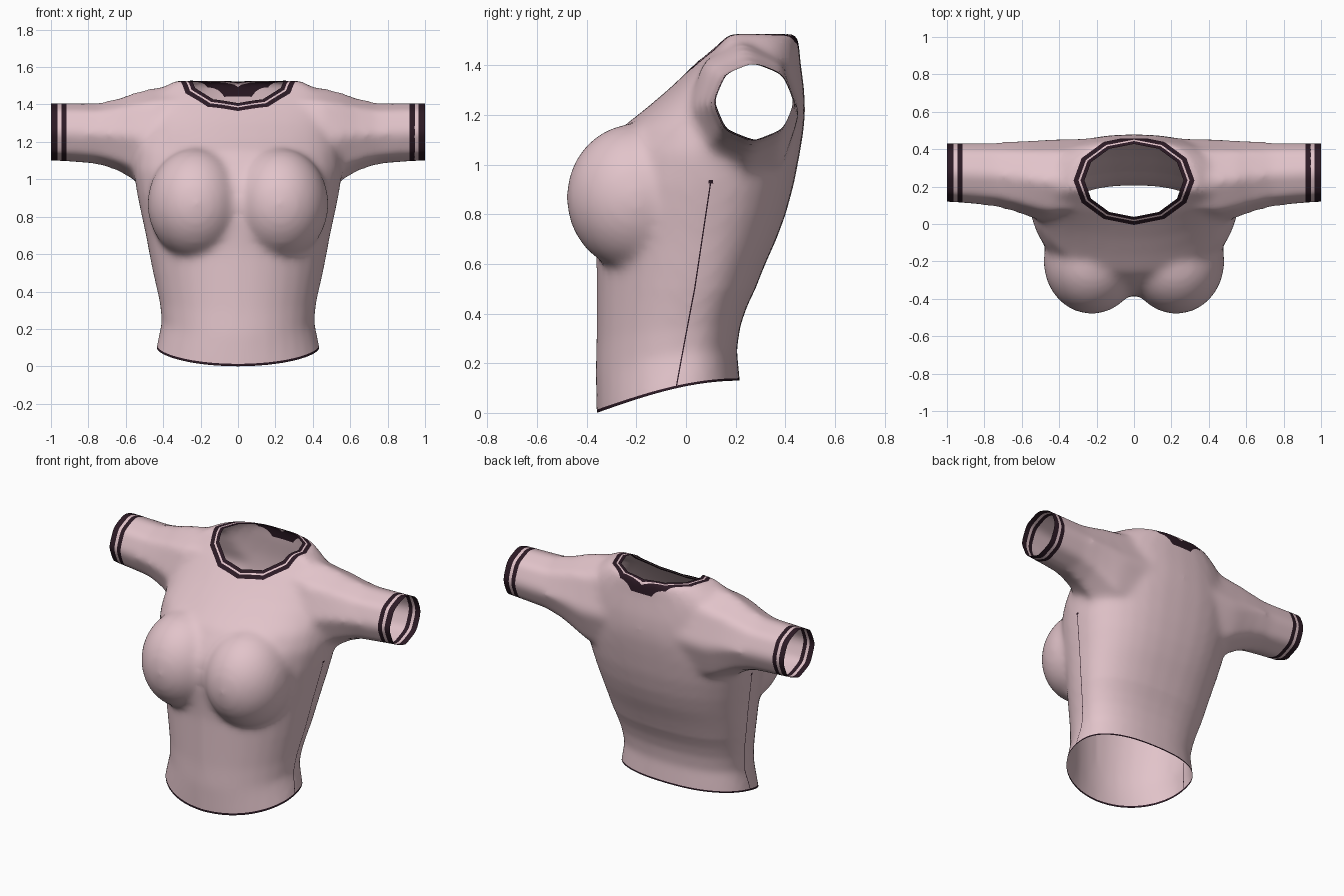
import bpy, bmesh, math
from math import sin, cos, pi
from mathutils import Matrix, Vector

cube = bpy.data.objects.get("Cube")
if cube:
    bpy.data.objects.remove(cube, do_unlink=True)


def material(name, rgb):
    m = bpy.data.materials.new(name)
    m.use_nodes = True
    m.diffuse_color = (*rgb, 1)
    bsdf = m.node_tree.nodes["Principled BSDF"]
    bsdf.inputs["Base Color"].default_value = (*rgb, 1)
    bsdf.inputs["Roughness"].default_value = 0.8
    return m


def loft(bm, rings):
    """Closed solid through rings of equal point count."""
    loops = [[bm.verts.new(p) for p in r] for r in rings]
    n = len(loops[0])
    for a, b in zip(loops, loops[1:]):
        for i in range(n):
            j = (i + 1) % n
            bm.faces.new((a[i], a[j], b[j], b[i]))
    bm.faces.new(loops[0][::-1])
    bm.faces.new(loops[-1])


def oval(half_w, lo, mid, hi, count, power):
    """Outline widest at mid: plain ellipse below it, boxier above it."""
    pts = []
    for i in range(count):
        c, s = cos(2 * pi * i / count), sin(2 * pi * i / count)
        p = 2 / power if s > 0 else 1
        u, v = math.copysign(abs(c) ** p, c), abs(s) ** p
        pts.append((half_w * u, mid + (hi - mid) * v if s > 0 else mid - (mid - lo) * v))
    return pts


def seam_y(z):
    return -.04 + .15 * z


bm = bmesh.new()

# Torso: height, half width, front y, back y
torso = [(-.1, .45, -.355, .222), (0, .437, -.36, .217), (.17, .408, -.365, .205),
         (.3, .42, -.36, .22), (.4, .437, -.36, .245), (.5, .455, -.36, .28),
         (.6, .475, -.36, .32), (.7, .493, -.37, .365), (.8, .515, -.38, .402),
         (.92, .54, -.375, .435), (1.05, .56, -.33, .46), (1.15, .55, -.26, .476),
         (1.22, .53, -.17, .48), (1.3, .51, -.075, .477), (1.37, .5, 0, .468),
         (1.42, .48, .05, .461), (1.47, .43, .105, .457), (1.527, .34, .165, .452)]
loft(bm, [[(x, y, z) for x, y in oval(w, f, seam_y(z), b, 32, 2.4)] for z, w, f, b in torso
          if f < seam_y(z)])

# Sleeves: distance out, front y, back y, underside z, top z
sleeve = [(.15, .07, .46, .95, 1.52), (.3, .02, .46, .91, 1.515), (.45, .0, .457, .92, 1.495),
          (.55, .03, .45, .985, 1.47), (.63, .06, .445, 1.035, 1.44),
          (.74, .09, .44, 1.075, 1.412), (1.1, .122, .439, 1.105, 1.414)]
for side in (-1, 1):
    loft(bm, [[(side * x, y, z) for y, z in oval((b - f) / 2, lo, (lo + hi) / 2, hi, 8, 2)]
              for x, f, b, lo, hi in
              [(x, f, b, lo, hi) for x, f, b, lo, hi in sleeve]])

# Slide each sleeve outline to its own depth
ring_size = 8
bm.verts.ensure_lookup_table()
first = len(bm.verts) - 2 * ring_size * len(sleeve)
for i, v in enumerate(bm.verts[first:]):
    x, f, b, lo, hi = sleeve[i // ring_size % len(sleeve)]
    v.co.y += (f + b) / 2

# Bust: two lobes and the bridge between them
for x, size in ((-.226, (.258, .282, .298)), (.226, (.258, .282, .298)), (0, (.2, .185, .25))):
    place = Matrix.Translation((x, -.2, .868)) @ Matrix.Diagonal((*size, 1))
    bmesh.ops.create_uvsphere(bm, u_segments=32, v_segments=20, radius=1, matrix=place)
bmesh.ops.recalc_face_normals(bm, faces=bm.faces[:])

# Fuse the solids into one soft skin
blank = bpy.data.meshes.new("shirt_blank")
bm.to_mesh(blank)
bm.free()
shirt = bpy.data.objects.new("shirt", blank)
bpy.context.scene.collection.objects.link(shirt)
remesh = shirt.modifiers.new("fuse", "REMESH")
remesh.mode = "VOXEL"
remesh.voxel_size = .02
soften = shirt.modifiers.new("soften", "SMOOTH")
soften.factor = .5
soften.iterations = 14
graph = bpy.context.evaluated_depsgraph_get()
skin = bpy.data.meshes.new_from_object(shirt.evaluated_get(graph))
shirt.modifiers.clear()
shirt.data = skin
bpy.data.meshes.remove(blank)
skin.materials.clear()
skin.materials.append(material("dusty pink cloth", (.76, .55, .59)))
skin.materials.append(material("dark plum trim", (.025, .01, .018)))

bm = bmesh.new()
bm.from_mesh(skin)


def cut(point, normal, where=lambda c: True, remove=False):
    """Slice the chosen faces along a plane, optionally dropping the far side."""
    faces = [f for f in bm.faces if where(f.calc_center_median())]
    edges = {e for f in faces for e in f.edges}
    verts = {v for f in faces for v in f.verts}
    bmesh.ops.bisect_plane(bm, geom=faces + list(edges) + list(verts), dist=1e-5,
                           plane_co=point, plane_no=normal, clear_outer=remove)


# Open the sleeve ends and hem, and mark their trims
for side in (-1, 1):
    cut((side, 0, 0), (side, 0, 0), remove=True)
    for x in (.918, .945, .964):
        cut((side * x, 0, 0), (side, 0, 0), lambda c: side * c.x > .8)
cut((0, 0, 0), (0, 0, -1), remove=True)
cut((0, 0, .013), (0, 0, -1), lambda c: c.z < .1)

# Neck opening: nested twelve-sided outlines
NECK_Y, RX, RY, SIDES = .233, .265, .195, 12
spokes = [(cos(2 * pi * (k + .5) / SIDES), sin(2 * pi * (k + .5) / SIDES)) for k in range(SIDES)]
FLAT = cos(pi / SIDES)


def near_neck(c):
    return c.z > 1.3 and abs(c.x) < .42


def neck_scale(c):
    return max(c.x / RX * a + (c.y - NECK_Y) / RY * b for a, b in spokes) / FLAT


for scale in (1, 1.08, 1.12, 1.22):
    for a, b in spokes:
        r = scale * FLAT
        cut((RX * a * r, NECK_Y + RY * b * r, 0), (a / RX, b / RY, 0),
            lambda c: near_neck(c) and neck_scale(c) < scale + .3)
collar_base, collar_up = Vector((0, 0, 1.35)), Vector((0, -.2, 1))
cut(collar_base, collar_up, near_neck)
hole = [f for f in bm.faces
        if near_neck(f.calc_center_median()) and neck_scale(f.calc_center_median()) < 1]
bmesh.ops.delete(bm, geom=hole, context="FACES")

# Side seams: thin slanted strips
seam_at, seam_across = Vector((0, seam_y(0), 0)), Vector((0, 1, -.15)).normalized()


def by_seam(c):
    return abs(c.x) > .33 and c.z < .93 and abs((c - seam_at).dot(seam_across)) < .06


for offset in (-.0025, .0025):
    cut(seam_at + seam_across * offset, seam_across, by_seam)

# Colour by region
for f in bm.faces:
    c = f.calc_center_median()
    out = abs(c.x)
    cuff = .918 < out < .945 or out > .964
    hem = c.z < .013
    collar = False
    if near_neck(c) and (c - collar_base).dot(collar_up) > 0:
        s = neck_scale(c)
        collar = s < 1.08 or 1.12 < s < 1.22
    seam = by_seam(c) and abs((c - seam_at).dot(seam_across)) < .0025
    f.material_index = int(cuff or hem or collar or seam)
    f.smooth = True

# Sweep the hem up toward the back
for v in bm.verts:
    t = min(1, max(0, (v.co.y + .36) / .58))
    v.co.z += .13 * sin(pi / 2 * t) * max(0, 1 - v.co.z / .5)

bm.to_mesh(skin)
bm.free()
